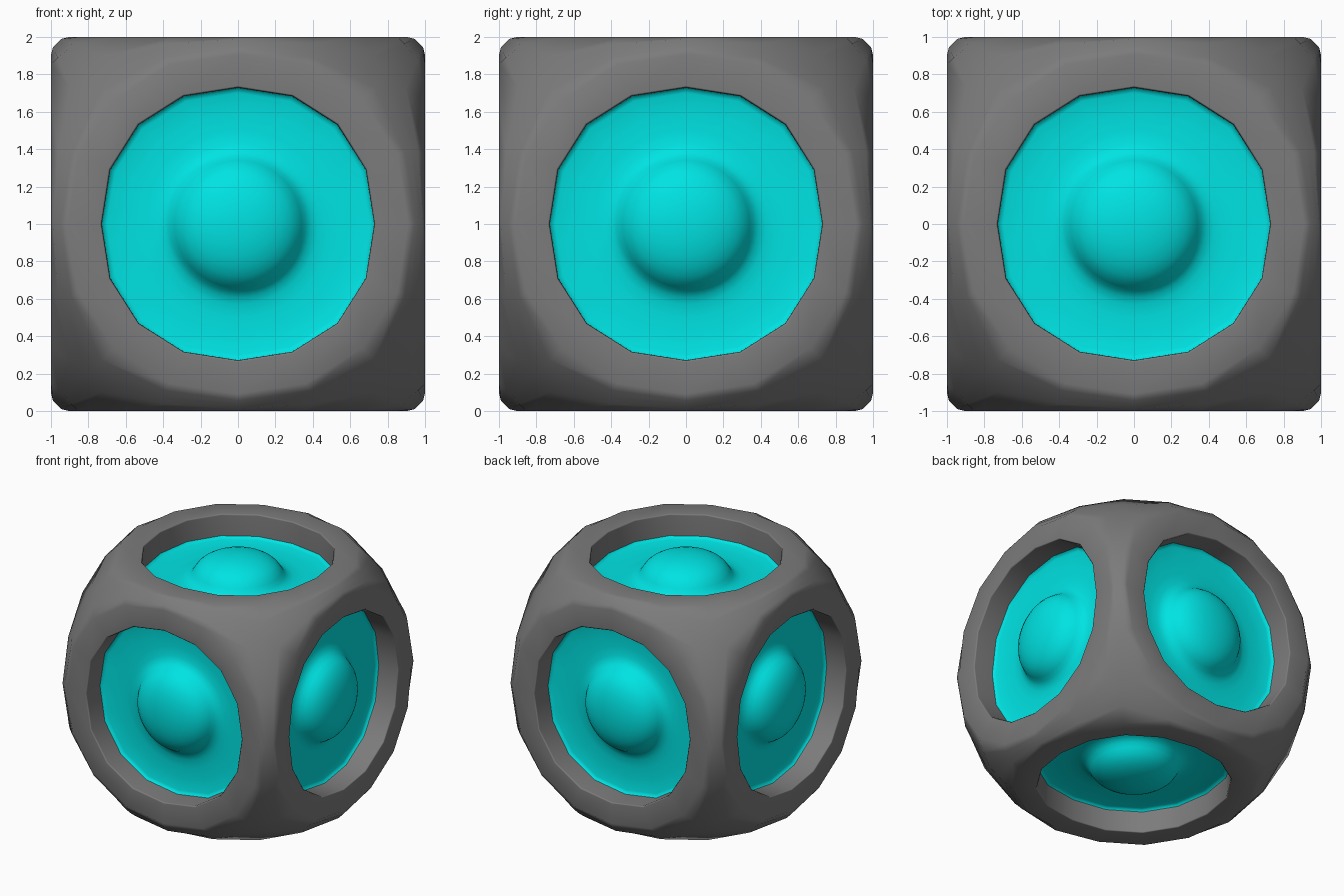
import bpy, bmesh, math
from mathutils import Matrix, Vector

if "Cube" in bpy.data.objects:
    bpy.data.objects.remove(bpy.data.objects["Cube"])

R = 1.368     # sphere that rounds off the cube
TOP = 0.999   # height of the flat faces above the centre
FACES = [Matrix.Rotation(math.radians(a), 4, 'X') for a in (0, 90, 180, 270)]
FACES += [Matrix.Rotation(math.radians(a), 4, 'Y') for a in (90, -90)]


def edge_ring():
    """16 points along the four rounded cube edges around one face."""
    pts = []
    step = math.atan(1 / math.sqrt(2)) / 2
    for s in range(4):
        for t in (-2, -1, 0, 1):
            a = t * step
            c = R * math.cos(a) / math.sqrt(2)
            p = Vector((c, R * math.sin(a), c))
            pts.append(Matrix.Rotation(s * math.pi / 2, 3, 'Z') @ p)
    return pts


def ring(scale, z, bulge=1.0):
    """16-sided ring; bulge pushes the diagonals out a little."""
    pts = []
    for s in range(4):
        for t in (-2, -1, 0, 1):
            a = s * math.pi / 2 + math.radians((-45, -23, 0, 23)[t + 2])
            r = scale * (1 + 0.034 * bulge * (1.0, 0.62, 0.0, 0.62)[t + 2])
            pts.append(Vector((r * math.cos(a), r * math.sin(a), z)))
    return pts


def between(a, b, f):
    """Ring between two rings, pushed out onto the sphere."""
    return [p.lerp(q, f).normalized() * R for p, q in zip(a, b)]


def refine(pts, k):
    n = len(pts)
    return [pts[i].lerp(pts[(i + 1) % n], j / k) for i in range(n) for j in range(k)]


def circle(r, z, n):
    off = -math.pi / 4
    return [Vector((r * math.cos(off + 2 * math.pi * i / n),
                    r * math.sin(off + 2 * math.pi * i / n), z)) for i in range(n)]


def build(name, rings, color, tip=None, angle=35):
    """Bridge the rings on all six faces, weld, smooth and colour the result."""
    bm = bmesh.new()
    for m in FACES:
        m = Matrix.Translation((0, 0, 1)) @ m
        loops = [[bm.verts.new(m @ p) for p in r] for r in rings]
        n = len(loops[0])
        for a, b in zip(loops, loops[1:]):
            for i in range(n):
                j = (i + 1) % n
                bm.faces.new((a[i], a[j], b[j], b[i]))
        if tip is not None:
            v = bm.verts.new(m @ Vector((0, 0, tip)))
            last = loops[-1]
            for i in range(n):
                bm.faces.new((last[i], last[(i + 1) % n], v))
    bmesh.ops.remove_doubles(bm, verts=bm.verts, dist=0.0005)
    me = bpy.data.meshes.new(name)
    bm.to_mesh(me)
    bm.free()
    ob = bpy.data.objects.new(name, me)
    bpy.context.collection.objects.link(ob)
    bpy.ops.object.select_all(action='DESELECT')
    ob.select_set(True)
    bpy.context.view_layer.objects.active = ob
    bpy.ops.object.shade_smooth_by_angle(angle=math.radians(angle))
    mat = bpy.data.materials.new(name)
    mat.diffuse_color = color
    mat.use_nodes = True
    mat.node_tree.nodes["Principled BSDF"].inputs["Base Color"].default_value = mat.diffuse_color
    me.materials.append(mat)
    return ob


# Dark grey frame: rounded cube with a round recess in every face
edge, flat = edge_ring(), ring(0.908, TOP, 1.0)
frame = build("frame", [edge, between(edge, flat, 0.5), flat, ring(0.739, TOP, 0.9),
                        ring(0.729, 0.988, 0.9), ring(0.728, 0.805, 0.9)],
              (0.2, 0.2, 0.2, 1), angle=75)
frame.modifiers.new("flat_rims", 'WEIGHTED_NORMAL').keep_sharp = True

# Cyan recess floors with a central dome
K = 3
N = 16 * K
floor = [refine(ring(0.728, 0.815, 0.9), K), refine(ring(0.719, 0.803, 0.9), K),
         refine(ring(0.7, 0.797, 0.9), K), refine(ring(0.6, 0.79, 0.6), K)]
dome = [(0.5, 0.787), (0.43, 0.794), (0.39, 0.807), (0.36, 0.832), (0.34, 0.865),
        (0.315, 0.901), (0.28, 0.932), (0.235, 0.958), (0.18, 0.978), (0.12, 0.991),
        (0.06, 0.998)]
build("recess_domes", floor + [circle(r, z, N) for r, z in dome],
      (0.0, 0.77, 0.77, 1), tip=1.0, angle=60)
